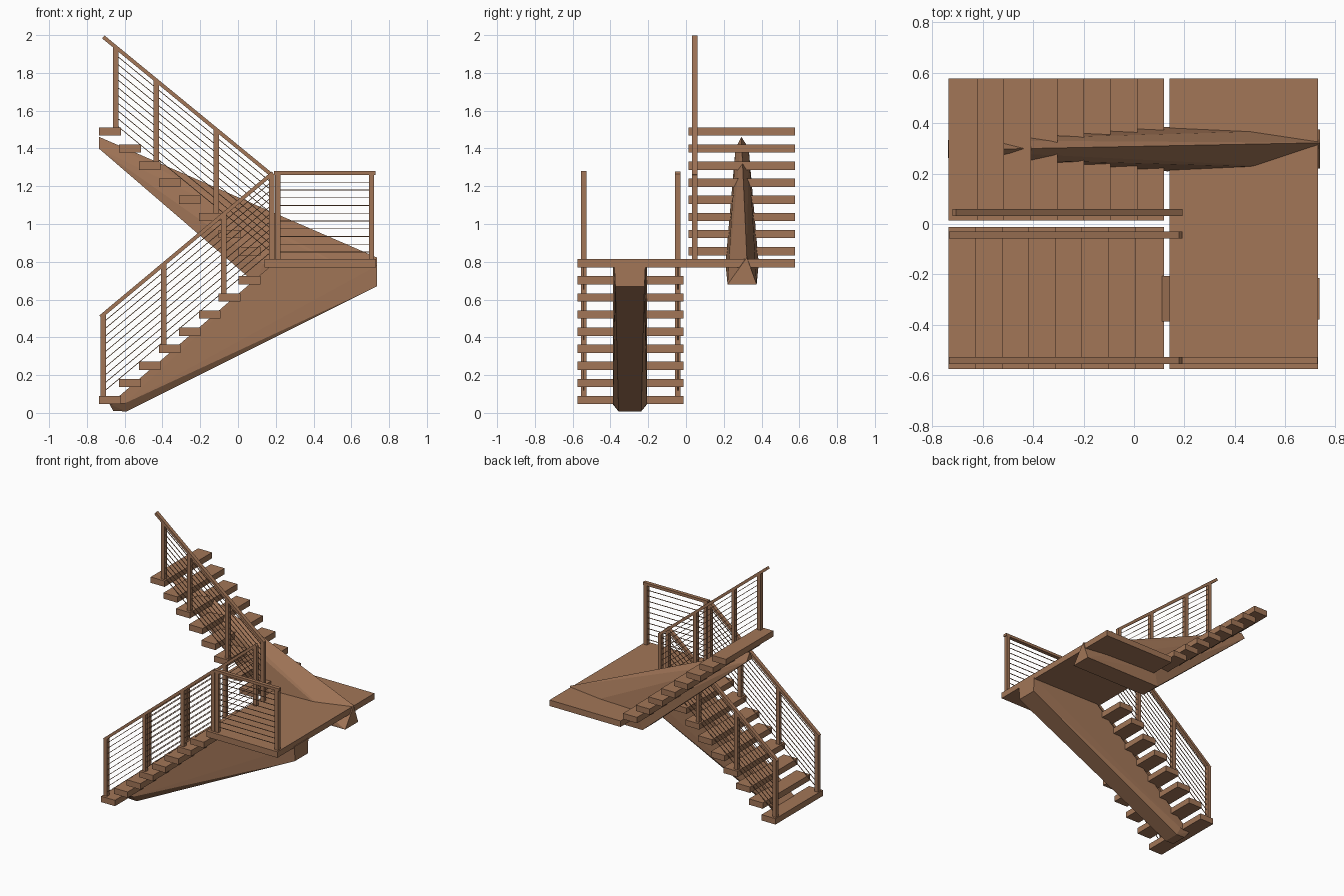
import bpy, bmesh, math
from mathutils import Vector

if "Cube" in bpy.data.objects:
    bpy.data.objects.remove(bpy.data.objects["Cube"])

wood = bpy.data.materials.new("warm_brown_wood")
wood.diffuse_color = (0.36, 0.18, 0.096, 1)
wood.use_nodes = True
wood.node_tree.nodes["Principled BSDF"].inputs["Base Color"].default_value = wood.diffuse_color


def finish(bm, name):
    bmesh.ops.recalc_face_normals(bm, faces=bm.faces)
    me = bpy.data.meshes.new(name)
    bm.to_mesh(me)
    bm.free()
    me.materials.append(wood)
    ob = bpy.data.objects.new(name, me)
    bpy.context.collection.objects.link(ob)
    return ob


def box(name, x0, x1, y0, y1, z0, z1):
    bm = bmesh.new()
    bmesh.ops.create_cube(bm, size=1)
    for v in bm.verts:
        v.co = ((x0 + x1) / 2 + v.co.x * (x1 - x0),
                (y0 + y1) / 2 + v.co.y * (y1 - y0),
                (z0 + z1) / 2 + v.co.z * (z1 - z0))
    return finish(bm, name)


def hull(name, pts):
    bm = bmesh.new()
    for p in pts:
        bm.verts.new(p)
    bmesh.ops.convex_hull(bm, input=bm.verts[:])
    bmesh.ops.dissolve_limit(bm, angle_limit=0.01, verts=bm.verts[:], edges=bm.edges[:])
    return finish(bm, name)


def bar(name, x0, z0, x1, z1, y, w, h):
    """Straight bar in the xz plane, ends cut square."""
    d = Vector((x1 - x0, 0, z1 - z0)).normalized()
    n = Vector((-d.z, 0, d.x)) * h / 2
    pts = []
    for x, z in ((x0, z0), (x1, z1)):
        for s in (-1, 1):
            for t in (-1, 1):
                pts.append(Vector((x, y + s * w / 2, z)) + n * t)
    return hull(name, pts)


STEP, RISE, TREAD, THICK = 0.1055, 0.0905, 0.115, 0.044
DECK = 0.815
POST = 0.028

# Treads of both flights
for i in range(8):
    x = -0.735 + STEP * i
    top = 0.09 + RISE * i
    box(f"lower_tread_{i+1}", x, x + TREAD, -0.575, -0.012, top - THICK, top)
    top = 1.512 - RISE * i
    box(f"upper_tread_{8-i}", x, x + TREAD, 0.014, 0.577, top - THICK, top)

# Landing
box("landing", 0.14, 0.73, -0.575, 0.577, DECK - 0.045, DECK)

# Lower stringer: tapered beam, chamfered along its foot
pts = []
for x, z, w in ((-0.68, 0.045, 0.09), (-0.60, 0.05, 0.09), (-0.66, 0.01, 0.06),
                (-0.59, 0.008, 0.06), (0.735, 0.67, 0.077), (0.735, 0.78, 0.082),
                (0.17, 0.775, 0.09)):
    pts += [(x, -0.297 - w, z), (x, -0.297 + w, z)]
hull("lower_stringer", pts)

# Upper stringer: ridged wedge that pierces the landing and treads
pts = [(-0.737, 0.293, 1.462), (0.737, 0.322, 0.822)]
for x, z, w in ((-0.737, 1.40, 0.035), (0.13, 0.79, 0.088),
                (0.10, 0.68, 0.077), (0.737, 0.68, 0.077)):
    pts += [(x, 0.297 - w, z), (x, 0.297 + w, z)]
hull("upper_stringer", pts)


def railing(name, y, xs, bases, x_end, slope):
    """Sloped railing: posts on treads, handrail and cables."""
    def rail_z(x):
        return 1.262 + slope * (x - 0.175)
    for i, (x, b) in enumerate(zip(xs, bases)):
        box(f"{name}_post_{i+1}", x - POST / 2, x + POST / 2,
            y - POST / 2, y + POST / 2, b, rail_z(x))
    bar(f"{name}_handrail", x_end, rail_z(x_end), 0.185, rail_z(0.185), y, 0.028, 0.02)
    for k in range(1, 11):
        a, b = xs[0], xs[-1]
        bar(f"{name}_cable_{k}", a, rail_z(a) - 0.041 * k, b, rail_z(b) - 0.041 * k,
            y, 0.004, 0.004)


# Flight railings
lower_x = (-0.714, -0.393, -0.075, 0.178)
lower_b = (0.09, 0.3615, 0.633, DECK)
railing("lower_outer", -0.541, lower_x, lower_b, -0.728, 0.835)
railing("lower_inner", -0.043, lower_x, lower_b, -0.728, 0.835)
railing("upper_inner", 0.046, (-0.647, -0.433, -0.115, 0.178),
        (1.512, 1.331, 1.0595, DECK), -0.713, -0.82)

# Landing railing
for i, x in enumerate((0.211, 0.707)):
    box(f"landing_post_{i+1}", x - POST / 2, x + POST / 2, -0.555, -0.527, DECK, 1.265)
box("landing_handrail", 0.19, 0.728, -0.555, -0.527, 1.26, 1.28)
for k in range(1, 11):
    z = 1.262 - 0.041 * k
    bar(f"landing_cable_{k}", 0.211, z, 0.707, z, -0.541, 0.004, 0.004)
